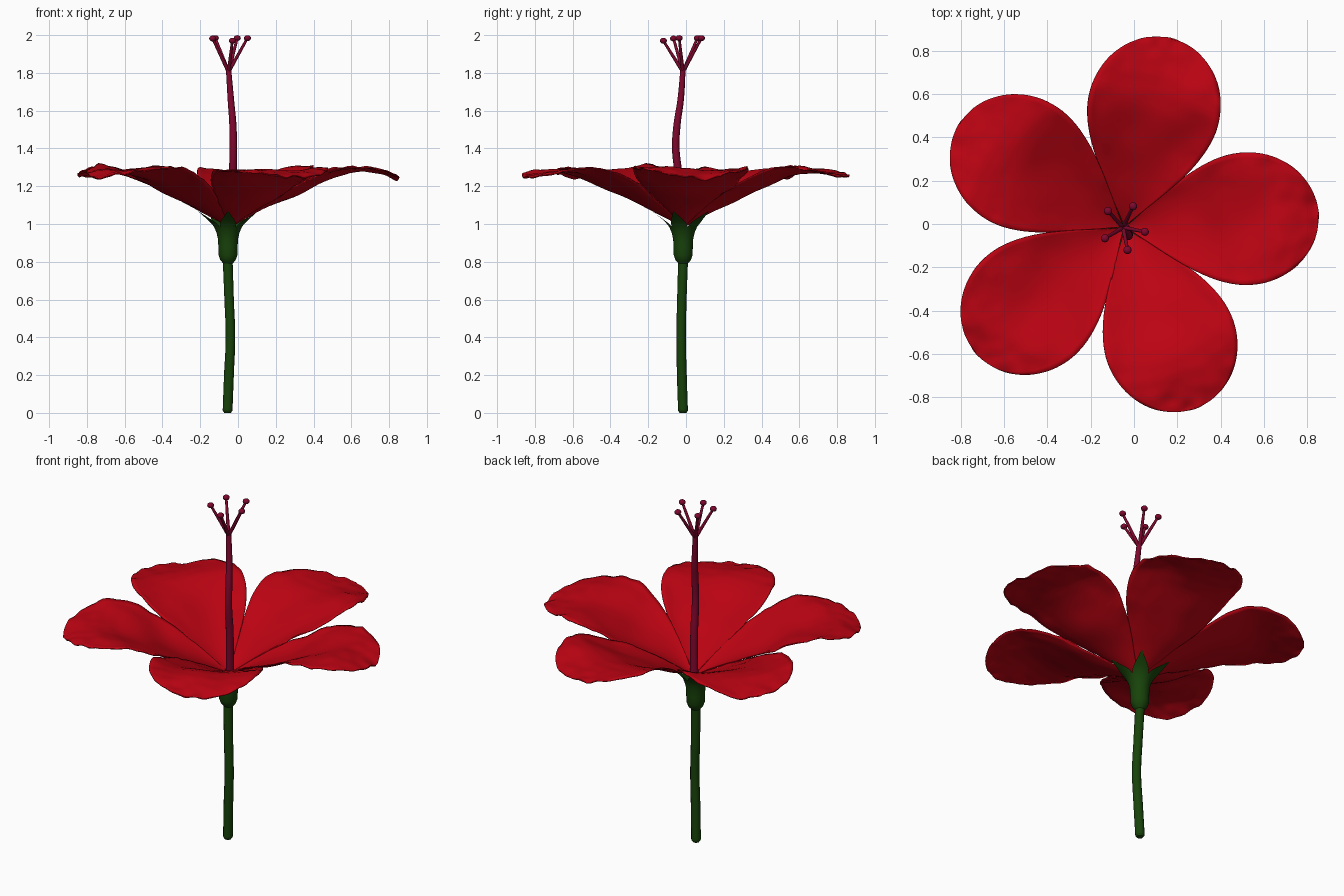
import bpy, bmesh, math
from mathutils import Vector, noise

if "Cube" in bpy.data.objects:
    bpy.data.objects.remove(bpy.data.objects["Cube"])

CX, CY = -0.045, -0.015


def material(name, rgb):
    m = bpy.data.materials.new(name)
    m.diffuse_color = (*rgb, 1)
    m.use_nodes = True
    m.node_tree.nodes["Principled BSDF"].inputs["Base Color"].default_value = m.diffuse_color
    return m


RED = material("petal_red", (0.50, 0.001, 0.006))
GREEN = material("stem_green", (0.009, 0.056, 0.003))
CRIMSON = material("pistil_crimson", (0.21, 0.002, 0.026))


def finish(name, bm, mat):
    bmesh.ops.remove_doubles(bm, verts=bm.verts, dist=0.0005)
    bmesh.ops.recalc_face_normals(bm, faces=bm.faces)
    me = bpy.data.meshes.new(name)
    bm.to_mesh(me)
    bm.free()
    me.materials.append(mat)
    for p in me.polygons:
        p.use_smooth = True
    ob = bpy.data.objects.new(name, me)
    bpy.context.collection.objects.link(ob)
    return ob


def grid_faces(bm, rows):
    for a, b in zip(rows, rows[1:]):
        for j in range(len(a) - 1):
            bm.faces.new((a[j], a[j + 1], b[j + 1], b[j]))


def tube(name, points, mat):
    """Round tube through (x, y, z, radius) points."""
    cu = bpy.data.curves.new(name, 'CURVE')
    cu.dimensions = '3D'
    cu.bevel_depth = 1.0
    cu.bevel_resolution = 4
    cu.resolution_u = 8
    cu.use_fill_caps = True
    sp = cu.splines.new('BEZIER')
    sp.bezier_points.add(len(points) - 1)
    for bp, (x, y, z, r) in zip(sp.bezier_points, points):
        bp.co = (x, y, z)
        bp.radius = r
        bp.handle_left_type = bp.handle_right_type = 'AUTO'
    cu.materials.append(mat)
    ob = bpy.data.objects.new(name, cu)
    bpy.context.collection.objects.link(ob)


def interp(table, x):
    for (x0, y0), (x1, y1) in zip(table, table[1:]):
        if x <= x1:
            return y0 + (y1 - y0) * (x - x0) / (x1 - x0)
    return table[-1][1]


# Stem, with a slightly rounded foot
tube("stem", [(-0.055, -0.016, 0.0, 0.018), (-0.055, -0.016, 0.012, 0.026),
              (-0.048, -0.022, 0.2, 0.026), (-0.04, -0.026, 0.4, 0.025),
              (-0.047, -0.022, 0.6, 0.025), (-0.055, -0.015, 0.82, 0.026)], GREEN)

# Calyx: a cup that splits into five pointed sepals (radius, height, width share)
PROFILE = [(0.024, 0.79, 1), (0.04, 0.808, 1), (0.05, 0.835, 1), (0.051, 0.88, 1),
           (0.053, 0.92, 1), (0.061, 0.955, 1), (0.074, 0.985, 1), (0.09, 1.005, 0.8),
           (0.108, 1.023, 0.5), (0.133, 1.043, 0.23), (0.165, 1.067, 0.02)]
bm = bmesh.new()
for k in range(5):
    base = math.radians(270 + 72 * k)
    rows = []
    for r, z, w in PROFILE:
        row = []
        for j in range(-4, 5):
            a = base + math.radians(36) * w * j / 4
            row.append(bm.verts.new((-0.053 + r * math.cos(a), CY + r * math.sin(a), z)))
        rows.append(row)
    grid_faces(bm, rows)
finish("calyx", bm, GREEN)

# Petals: rising from the centre, drooping at the tip, ruffled at the rim
RISE = [(0, 0.983), (0.1, 1.038), (0.2, 1.09), (0.3, 1.136), (0.4, 1.18), (0.48, 1.216),
        (0.56, 1.251), (0.64, 1.277), (0.72, 1.285), (0.8, 1.274), (0.95, 1.238)]
LENGTH, WIDEST, HALF = 0.898, 0.57, 0.306
for k in range(5):
    ang = math.radians(4 + 72 * k)
    ca, sa = math.cos(ang), math.sin(ang)
    bm = bmesh.new()
    rows = []
    for i in range(41):
        u = LENGTH * math.sin(math.pi / 2 * i / 40)
        if u < WIDEST:
            h = HALF * math.sin(math.pi / 2 * (u / WIDEST) ** 1.08)
        else:
            h = HALF * math.sqrt(max(0, 1 - ((u - WIDEST) / (LENGTH - WIDEST)) ** 2))
        row = []
        for j in range(25):
            t = -1 + j / 12
            v = t * h
            r = math.hypot(u, v)
            x, y = CX + u * ca - v * sa, CY + u * sa + v * ca
            edge = max(abs(t) ** 3, (u / LENGTH) ** 6)
            out = min(1, r / 0.4)
            z = interp(RISE, r)
            z += 0.022 * t * t * math.sin(math.pi * min(1, u / LENGTH)) - 0.003 * t * out
            z += 0.02 * out * noise.noise(Vector((x * 5, y * 5, k * 3.1)))
            z += 0.014 * edge * out * noise.noise(Vector((x * 16, y * 16, k * 5.7)))
            row.append(bm.verts.new((x, y, z)))
        rows.append(row)
    grid_faces(bm, rows)
    ob = finish(f"petal_{k + 1}", bm, RED)
    thick = ob.modifiers.new("thickness", 'SOLIDIFY')
    thick.thickness = 0.006
    thick.offset = 0

# Pistil column
tube("pistil_column", [(-0.04, -0.02, 0.98, 0.022), (-0.028, -0.038, 1.25, 0.021),
                       (-0.025, -0.054, 1.4, 0.02), (-0.027, -0.048, 1.52, 0.019),
                       (-0.038, -0.028, 1.66, 0.017), (-0.05, -0.016, 1.82, 0.014)], CRIMSON)

# Five branches, each ending in a small round stigma
TIPS = [(-0.12, 0.06, 1.984), (-0.004, 0.082, 1.984), (0.05, -0.036, 1.984),
        (-0.03, -0.12, 1.97), (-0.134, -0.066, 1.982)]
root = Vector((-0.05, -0.016, 1.805))
for k, tip in enumerate(TIPS):
    mid = root.lerp(Vector(tip), 0.5)
    tube(f"stigma_branch_{k + 1}", [(*root, 0.010), (*mid, 0.0085), (*tip, 0.007)], CRIMSON)
    bm = bmesh.new()
    bmesh.ops.create_uvsphere(bm, u_segments=16, v_segments=10, radius=0.017)
    bmesh.ops.scale(bm, vec=(1.1, 1.1, 0.9), verts=bm.verts)
    bmesh.ops.translate(bm, vec=tip, verts=bm.verts)
    finish(f"stigma_{k + 1}", bm, CRIMSON)
